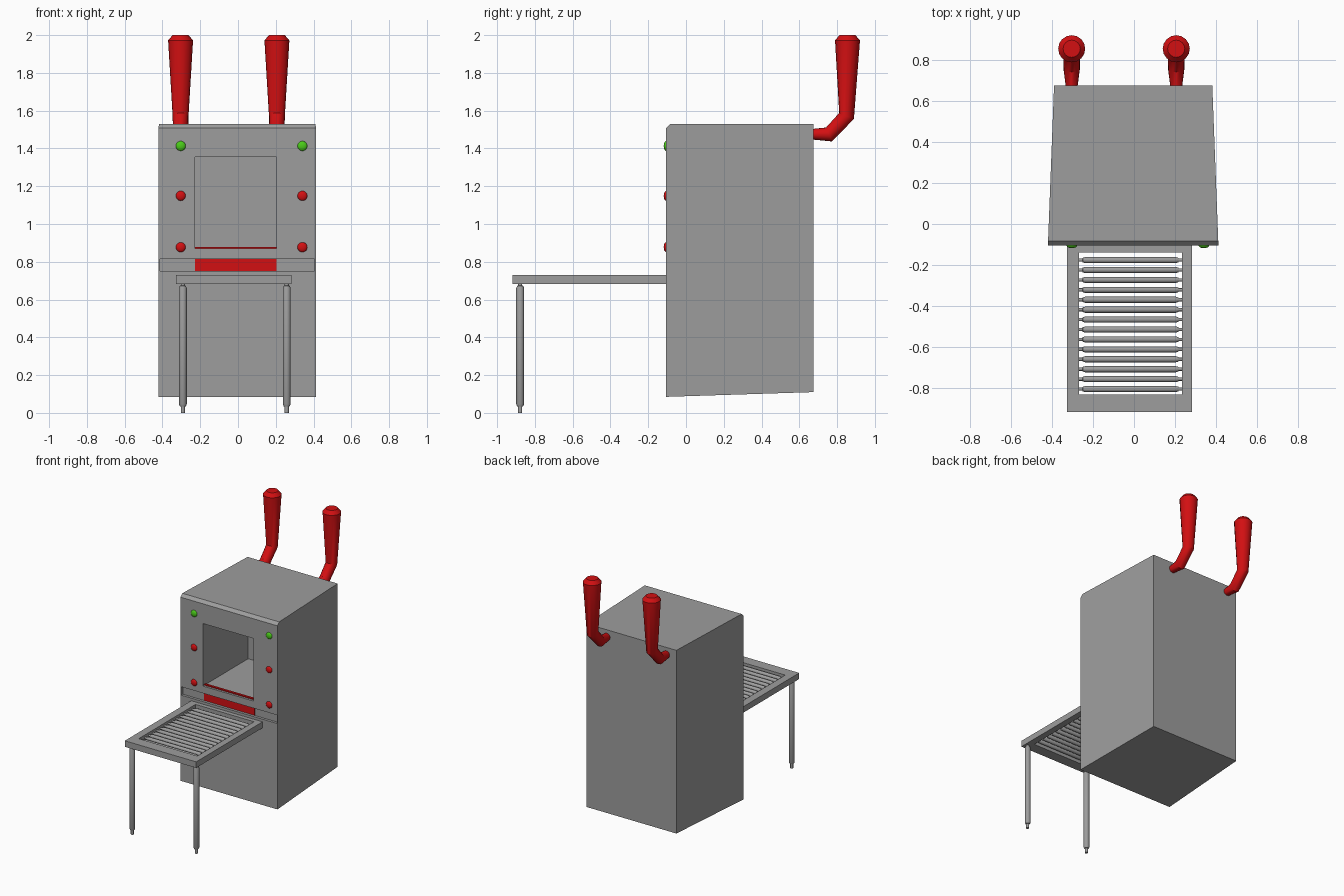
import bpy, bmesh, math
from mathutils import Vector

cube = bpy.data.objects.get("Cube")
if cube:
    bpy.data.objects.remove(cube)


def material(name, rgb):
    m = bpy.data.materials.new(name)
    m.use_nodes = True
    color = (*rgb, 1)
    m.diffuse_color = color
    node = next(n for n in m.node_tree.nodes if n.type == 'BSDF_PRINCIPLED')
    node.inputs["Base Color"].default_value = color
    return m


GREY = material("machine grey", (0.34, 0.34, 0.34))
RED = material("signal red", (0.65, 0.005, 0.006))
GREEN = material("signal green", (0.07, 0.6, 0.01))


def finish(name, bm, mat, smooth=False):
    bmesh.ops.recalc_face_normals(bm, faces=bm.faces)
    mesh = bpy.data.meshes.new(name)
    bm.to_mesh(mesh)
    bm.free()
    mesh.materials.append(mat)
    obj = bpy.data.objects.new(name, mesh)
    bpy.context.collection.objects.link(obj)
    if smooth:
        activate(obj)
        bpy.ops.object.shade_smooth_by_angle(angle=math.radians(35))
    return obj


def activate(obj):
    bpy.ops.object.select_all(action='DESELECT')
    obj.select_set(True)
    bpy.context.view_layer.objects.active = obj


def box(name, lo, hi, mat):
    bm = bmesh.new()
    bmesh.ops.create_cube(bm, size=1)
    for v in bm.verts:
        v.co = [lo[i] + (v.co[i] + 0.5) * (hi[i] - lo[i]) for i in range(3)]
    return finish(name, bm, mat)


def cut(obj, lo, hi):
    cutter = box("cutter", lo, hi, GREY)
    cutter.hide_render = True
    mod = obj.modifiers.new("opening", 'BOOLEAN')
    mod.operation = 'DIFFERENCE'
    mod.solver = 'EXACT'
    mod.object = cutter
    activate(obj)
    bpy.ops.object.modifier_apply(modifier=mod.name)
    bpy.data.objects.remove(cutter)


def tube(name, points, radii, mat, sides=16):
    """Round section with mitred rings along a path."""
    pts = [Vector(p) for p in points]
    bm = bmesh.new()
    rings = []
    for i, (p, r) in enumerate(zip(pts, radii)):
        before = (p - pts[max(i - 1, 0)]).normalized()
        after = (pts[min(i + 1, len(pts) - 1)] - p).normalized()
        t = (before + after).normalized()
        u = Vector((0, 1, 0)) if abs(t.x) > 0.9 else Vector((1, 0, 0))
        w = t.cross(u)
        angles = [math.tau * k / sides for k in range(sides)]
        rings.append([bm.verts.new(p + r * (u * math.cos(a) + w * math.sin(a)))
                      for a in angles])
    for a, b in zip(rings, rings[1:]):
        for k in range(sides):
            n = (k + 1) % sides
            bm.faces.new((a[k], a[n], b[n], b[k]))
    bm.faces.new(rings[0])
    bm.faces.new(rings[-1])
    return finish(name, bm, mat, True)


# Cabinet: side profile with a chamfered top front edge, narrowing to the back
FRONT, BACK = -0.105, 0.675
profile = [(FRONT, 0.085), (BACK, 0.11), (BACK, 1.53), (-0.083, 1.53), (FRONT, 1.508)]
bm = bmesh.new()
ends = []
for side in (-1, 1):
    ends.append([bm.verts.new((-0.004 + side * (0.416 - 0.03 * (y - FRONT) / (BACK - FRONT)), y, z))
                 for y, z in profile])
for end in ends:
    bm.faces.new(end)
for k in range(len(profile)):
    n = (k + 1) % len(profile)
    bm.faces.new((ends[0][k], ends[0][n], ends[1][n], ends[1][k]))
cabinet = finish("cabinet", bm, GREY)

# Chamber opening and the shallow groove below it
LEFT, RIGHT = -0.228, 0.205
cut(cabinet, (LEFT, -0.2, 0.87), (RIGHT, 0.45, 1.355))
cut(cabinet, (-0.414, -0.2, 0.75), (0.406, -0.085, 0.815))

# Lowered sliding door, seen in the groove and at the chamber sill
box("sliding_door", (LEFT, -0.088, 0.752), (RIGHT, -0.07, 0.878), RED)

# Indicator lamps
for x in (-0.303, 0.341):
    for z, mat in ((1.413, GREEN), (1.149, RED), (0.877, RED)):
        bm = bmesh.new()
        bmesh.ops.create_uvsphere(bm, u_segments=16, v_segments=10, radius=0.026)
        for v in bm.verts:
            v.co = (v.co.x + x, v.co.y * 0.5 + FRONT, v.co.z + z)
        finish("indicator_lamp", bm, mat, True)

# Table frame with an open bed
frame = box("table_frame", (-0.328, -0.918, 0.683), (0.284, -0.1, 0.73), GREY)
cut(frame, (-0.268, -0.833, 0.6), (0.234, -0.138, 0.8))


def spindle(name, start, end, radius, pin, pin_a, pin_b):
    """Rod with bevelled shoulders and a thin pin at each end."""
    a, b = Vector(start), Vector(end)
    length, d = (b - a).length, (b - a).normalized()
    bevel = 0.012
    at = [0, pin_a, pin_a, pin_a + bevel, length - pin_b - bevel, length - pin_b, length - pin_b, length]
    at[1] -= 0.001
    at[6] += 0.001
    neck = radius * 0.75
    tube(name, [a + d * s for s in at],
         [pin, pin, neck, radius, radius, neck, pin, pin], GREY, 12)


# Rollers across the bed
for i in range(14):
    y = -0.176 - i * 0.0484
    spindle("roller", (-0.272, y, 0.707), (0.238, y, 0.707), 0.015, 0.008, 0.022, 0.022)

# Front table legs
for x in (-0.292, 0.258):
    spindle("table_leg", (x, -0.878, 0), (x, -0.878, 0.69), 0.021, 0.011, 0.035, 0.017)

# Push handles at the back
for x in (-0.304, 0.206):
    path = [(0.65, 1.475), (0.757, 1.474), (0.85, 1.572), (0.855, 1.972), (0.855, 2.0)]
    tube("push_handle", [(x, y, z) for y, z in path],
         [0.026, 0.04, 0.042, 0.066, 0.042], RED)
